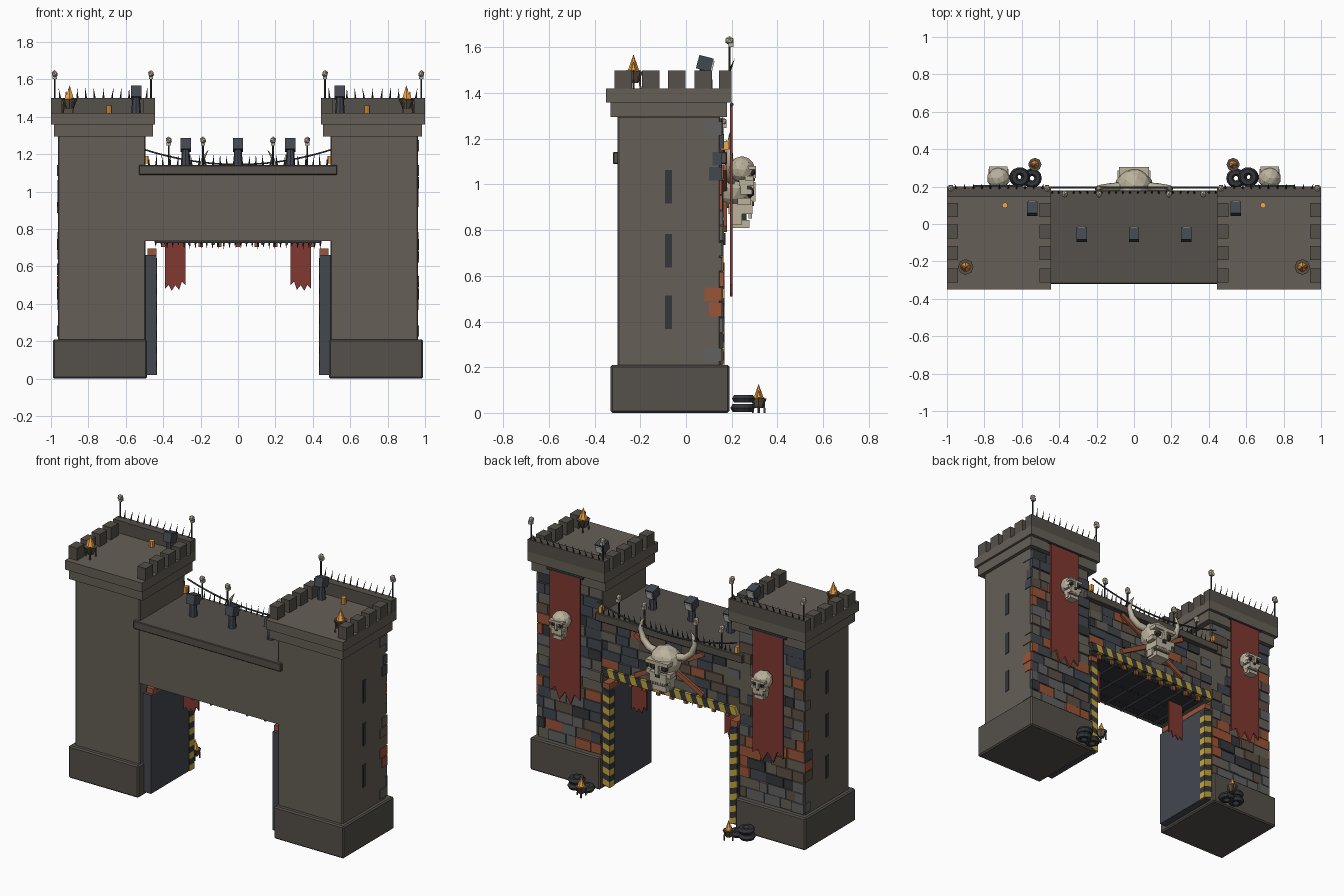
import bpy, bmesh, math, random
from mathutils import Matrix, Vector

if "Cube" in bpy.data.objects:
    bpy.data.objects.remove(bpy.data.objects["Cube"])
random.seed(4)
COL = dict(stone=(.13, .115, .095), trim=(.09, .08, .068), dark=(.035, .037, .042), steel=(.055, .065, .08),
           grey=(.12, .12, .12), brown=(.11, .08, .06), rust=(.32, .09, .04), red=(.22, .04, .03),
           bone=(.5, .45, .34), fire=(.9, .38, .06), yellow=(.55, .38, .05), lens=(.6, .6, .58))
MATS = {}
for k, c in COL.items():
    MATS[k] = bpy.data.materials.new(k)
    MATS[k].diffuse_color = (*c, 1)


class Part:
    """Collects primitives into one mesh object, optionally mirrored in x."""
    def __init__(self):
        self.bm = bmesh.new()

    def box(self, x0, x1, y0, y1, z0, z1, rot=None):
        c = Vector(((x0 + x1) / 2, (y0 + y1) / 2, (z0 + z1) / 2))
        m = Matrix.Translation(c) @ (rot or Matrix()) @ Matrix.Diagonal((x1 - x0, y1 - y0, z1 - z0, 1))
        bmesh.ops.create_cube(self.bm, size=1, matrix=m)
        return self

    def cone(self, p, q, r1, r2=0.0, n=6):
        p, q = Vector(p), Vector(q)
        d = q - p
        m = Matrix.Translation((p + q) / 2) @ d.to_track_quat('Z', 'Y').to_matrix().to_4x4()
        bmesh.ops.create_cone(self.bm, cap_ends=True, segments=n, radius1=r1, radius2=r2, depth=d.length, matrix=m)
        return self

    def ball(self, c, r, sub=1):
        m = Matrix.Translation(c) @ Matrix.Diagonal((*r, 1))
        bmesh.ops.create_icosphere(self.bm, subdivisions=sub, radius=1, matrix=m)
        return self

    def prism(self, pts, y0, y1):
        f = self.bm.faces.new([self.bm.verts.new((x, y0, z)) for x, z in pts])
        g = bmesh.ops.extrude_face_region(self.bm, geom=[f])['geom']
        bmesh.ops.translate(self.bm, vec=(0, y1 - y0, 0), verts=[v for v in g if isinstance(v, bmesh.types.BMVert)])
        return self

    def done(self, name, mat, mirror=False, bevel=0):
        bmesh.ops.recalc_face_normals(self.bm, faces=self.bm.faces)
        me = bpy.data.meshes.new(name)
        self.bm.to_mesh(me)
        self.bm.free()
        ob = bpy.data.objects.new(name, me)
        bpy.context.collection.objects.link(ob)
        me.materials.append(MATS[mat])
        if bevel:
            b = ob.modifiers.new("bevel", 'BEVEL')
            b.width, b.segments = bevel, 1
        if mirror:
            ob.modifiers.new("mirror", 'MIRROR')
        return ob


def tube(name, pts, radii, r, mat, mirror=False):
    cu = bpy.data.curves.new(name, 'CURVE')
    cu.dimensions, cu.bevel_depth, cu.bevel_resolution, cu.use_fill_caps = '3D', r, 1, True
    s = cu.splines.new('POLY')
    s.points.add(len(pts) - 1)
    for p, co, k in zip(s.points, pts, radii):
        p.co, p.radius = (*co, 1), k
    ob = bpy.data.objects.new(name, cu)
    bpy.context.collection.objects.link(ob)
    cu.materials.append(MATS[mat])
    if mirror:
        ob.modifiers.new("mirror", 'MIRROR')


# towers
Part().box(.495, .962, -.30, .15, .2, 1.3).done("tower_body", 'stone', True, .006)
Part().box(.487, .99, -.33, .19, 0, .21).done("tower_base", 'trim', True, .008)
Part().box(.455, .985, -.33, .18, 1.295, 1.36).box(.445, 1, -.35, .20, 1.36, 1.42).done("tower_cornice", 'stone', True)
p = Part().box(.445, 1, .145, .20, 1.42, 1.5)
for y in (-.275, -.155, -.04, .075):
    for x in (.445, .94):
        p.box(x, x + .06, y - .038, y + .038, 1.42, 1.5)
p.done("parapet", 'trim', True)
p = Part()
for z in (.44, .71, .99):
    p.box(.955, .966, -.092, -.062, z - .073, z + .073)
p.done("arrow_slits", 'dark', True)

# gate bridge
Part().box(-.5, .5, -.30, .15, .735, 1.09).done("bridge_body", 'stone')
Part().box(-.53, .53, -.32, .18, 1.09, 1.142).done("bridge_cornice", 'trim', bevel=.004)
Part().box(-.44, .44, -.26, .12, .725, .736).done("bridge_soffit", 'dark')
p = Part()
for i in range(7):
    p.cone((-.39 + i * .13, -.28, .722), (-.39 + i * .13, .14, .722), .008, .008)
p.done("soffit_bars", 'steel')
p = Part()
for i in range(30):
    x = -.44 + i * .88 / 29
    for y in (-.2, -.05, .13):
        p.cone((x, y, .735), (x, y, .735 - random.uniform(.02, .045)), .007, n=4)
p.done("soffit_spikes", 'dark')
p = Part()
for i in range(9):
    x = -.4 + i * .1
    p.box(x - .012, x + .012, .135, .15, .705, .74)
p.done("soffit_tatters", 'rust')

# patchwork of stone plates on the back face and outer sides
plates = {k: Part() for k in ('stone', 'grey', 'steel', 'brown', 'rust', 'dark')}


def pick():
    return plates[random.choices(list(plates), (4, 5, 4, 3, 2, 2))[0]]


def wall(x0, x1, z0, z1, dz):
    n = round((z1 - z0) / dz)
    dz = (z1 - z0) / n
    for r in range(n):
        x = x0
        while x < x1 - .01:
            w = random.uniform(.06, .13)
            e = x1 if x + w > x1 - .04 else x + w
            if random.random() < .88:
                pick().box(x + .002, e - .002, .145, random.uniform(.155, .166), z0 + r * dz + .002, z0 + (r + 1) * dz - .002)
            x = e


for s in (-1, 1):
    wall(*sorted((s * .497, s * .962)), .215, 1.29, .066)
    for i in range(16):
        y, z = random.choice((.08, .1, .115)), .225 + i * .066
        if random.random() < .45:
            pick().box(*sorted((s * .955, s * .967)), y, .158, z, z + .06)
wall(-.495, .495, .79, 1.085, .06)
for k, p in plates.items():
    p.done("wall_plates_" + k, k)

# gate jambs and hazard stripes
Part().box(.437, .495, -.27, .16, .02, .66).done("gate_jamb", 'steel', True)
Part().box(.435, .485, -.25, .165, .66, .695).done("jamb_cap", 'rust', True)
st = {'yellow': Part(), 'dark': Part()}
for i in range(24):
    x, k = -.49 + i * .04, ('yellow', 'dark')[i % 2]
    st[k].prism([(x, .735), (x + .04, .735), (x + .06, .788), (x + .02, .788)], .145, .172)
for i in range(16):
    z, k = .02 + i * .039, ('yellow', 'dark')[i % 2]
    for s in (-1, 1):
        st[k].prism([(s * .437, z), (s * .485, z + .015), (s * .485, z + .054), (s * .437, z + .039)], .158, .168)
        st[k].box(*sorted((s * .432, s * .44)), .12, .168, z, z + .039)
for k, p in st.items():
    p.done("hazard_stripes_" + k, k)

# banners with torn hems
Part().prism([(.28, .74), (.39, .74), (.39, .48), (.37, .5), (.355, .47), (.335, .5), (.315, .475), (.3, .52), (.28, .5)],
             -.004, .004).done("gate_banner", 'red', True)
Part().prism([(.62, 1.35), (.84, 1.35), (.84, .56), (.80, .60), (.77, .52), (.73, .58), (.69, .51), (.66, .58), (.62, .55)],
             .192, .204).done("tower_banner", 'red', True)
Part().cone((.60, .2, 1.35), (.86, .2, 1.35), .009, .009).done("banner_rod", 'dark', True)


# skulls facing +y: c is the cranium centre, s the half width
def skull(name, c, s, mirror):
    x, y, z = c
    b, d, j = Part(), Part(), 1.0 * s
    b.ball((x, y, z), (s, s * .95, s * .95), 2)
    b.box(x - .8 * s, x + .8 * s, y + .3 * s, y + 1.0 * s, z + .02 * s, z + .25 * s)
    b.box(x - .13 * s, x + .13 * s, y + .4 * s, y + 1.0 * s, z - .6 * s, z + .1 * s)
    b.box(x - .6 * s, x + .6 * s, y - .2 * s, y + .86 * s, z - 1.15 * s, z - .55 * s)
    b.box(x - .5 * s, x + .5 * s, y - .1 * s, y + .72 * s, z - 1.75 * s, z - 1.4 * s)
    for k in (-1, 1):
        b.box(x + k * .72 * s - .15 * s, x + k * .72 * s + .15 * s, y + .2 * s, y + .8 * s, z - .75 * s, z - .45 * s)
        b.box(x + k * .5 * s - .08 * s, x + k * .5 * s + .08 * s, y - .1 * s, y + .4 * s, z - 1.6 * s, z - 1.0 * s)
        d.ball((x + k * .4 * s, y + .72 * s, z - .2 * s), (.27 * s, .25 * s, .24 * s))
    d.box(x - .13 * s, x + .13 * s, y + .7 * s, y + .93 * s, z - .8 * s, z - .6 * s)
    for i in range(6):
        t = x + (i - 2.5) * .17 * s
        b.box(t - .06 * s, t + .06 * s, y + .68 * s, y + .85 * s, z - 1.33 * s, z - 1.1 * s)
    d.box(x - .42 * s, x + .42 * s, y, y + .6 * s, z - 1.45 * s, z - 1.1 * s)
    b.done(name, 'bone', mirror)
    d.done(name + "_sockets", 'dark', mirror)


skull("gate_skull", (0, .205, .985), .1, False)
skull("tower_skull", (.725, .245, 1.065), .062, True)
tube("skull_horn", [(.07, .2, 1.02), (.13, .195, 1.03), (.175, .19, 1.07), (.195, .19, 1.13), (.185, .19, 1.18), (.16, .19, 1.22)],
     [1, .95, .85, .65, .4, .08], .024, 'bone', True)
p = Part()
for s in (-1, 1):
    p.box(-.28, .28, .165, .18, .925, .955, Matrix.Rotation(s * .5, 4, 'Y'))
p.done("crossed_planks", 'rust')

# skull poles, rows of spikes, hanging chain
poles = [(.98, .19, 1.5, 1.63), (.465, .19, 1.5, 1.63), (.37, .16, 1.14, 1.275), (.187, .16, 1.14, 1.275)]
p, h = Part(), Part()
for x, y, z0, z1 in poles:
    p.cone((x, y, z0 - .02), (x, y, z1), .005, .005)
    h.ball((x, y, z1), (.018, .02, .02)).box(x - .011, x + .011, y - .005, y + .018, z1 - .027, z1 - .008)
p.done("trophy_poles", 'dark', True)
h.done("trophy_heads", 'bone', True)
p = Part()
for i in range(11):
    x = .49 + i * .046
    p.cone((x, .19, 1.495), (x + random.uniform(-.01, .01), .215, 1.555), .006, n=4)
for i in range(13):
    x = .02 + i * .038
    p.cone((x, .165, 1.135), (x + random.uniform(-.01, .01), .18, 1.2), .006, n=4)
p.done("wall_spikes", 'dark', True)
xs = [i / 20 - .5 for i in range(21)]
tube("hanging_chain", [(x, .195, 1.145 + .32 * x * x) for x in xs], [1] * 21, .005, 'steel')
Part().box(.48, .5, .15, .185, 1.15, 1.19).done("chain_lamp", 'fire', True)

# gun turrets on the walkways
p, l = Part(), Part()
for x, y, z in [(-.28, -.06, 1.14), (0, -.06, 1.14), (.28, -.06, 1.14), (.545, .08, 1.42), (-.545, .08, 1.42)]:
    p.cone((x, y, z), (x, y, z + .09), .026, .02, 8)
    t = Matrix.Rotation(-.25, 4, 'X')
    p.box(x - .028, x + .028, y - .03, y + .035, z + .08, z + .14, t)
    l.box(x - .022, x + .022, y + .032, y + .04, z + .078, z + .122, t)
p.done("turrets", 'steel')
l.done("turret_lenses", 'lens')
Part().cone((.69, .1, 1.42), (.69, .1, 1.46), .016, .016, 8).done("signal_lamp", 'fire', True)


# braziers, tyres
def brazier(name, x, y, z, k):
    b = Part().cone((x, y, z + .025 * k), (x, y, z + .075 * k), .022 * k, .042 * k, 8)
    for i in range(3):
        a = i * math.tau / 3
        c, s = math.cos(a) * k, math.sin(a) * k
        b.cone((x + .035 * c, y + .035 * s, z), (x + .03 * c, y + .03 * s, z + .08 * k), .005, .005, 4)
    b.done(name, 'brown', True)
    f = Part().cone((x, y, z + .07 * k), (x, y, z + .15 * k), .028 * k)
    f.cone((x + .015 * k, y, z + .07 * k), (x + .02 * k, y, z + .12 * k), .016 * k, n=5)
    f.done(name + "_flame", 'fire', True)


brazier("roof_brazier", .9, -.23, 1.42, 1)
brazier("ground_brazier", .53, .318, 0, .85)
for i, (x, y, z) in enumerate([(.615, .25, .022), (.61, .252, .062), (.545, .245, .022)]):
    bpy.ops.mesh.primitive_torus_add(major_segments=14, minor_segments=6, major_radius=.032, minor_radius=.02, location=(0, 0, 0))
    ob = bpy.context.object
    ob.name = "tyre_%d" % i
    ob.data.transform(Matrix.Translation((x, y, z)))
    ob.data.materials.append(MATS['dark'])
    ob.modifiers.new("mirror", 'MIRROR')

for m in bpy.data.materials:
    if m.users and not m.is_grease_pencil:
        m.use_nodes = True
        m.node_tree.nodes["Principled BSDF"].inputs["Base Color"].default_value = m.diffuse_color
